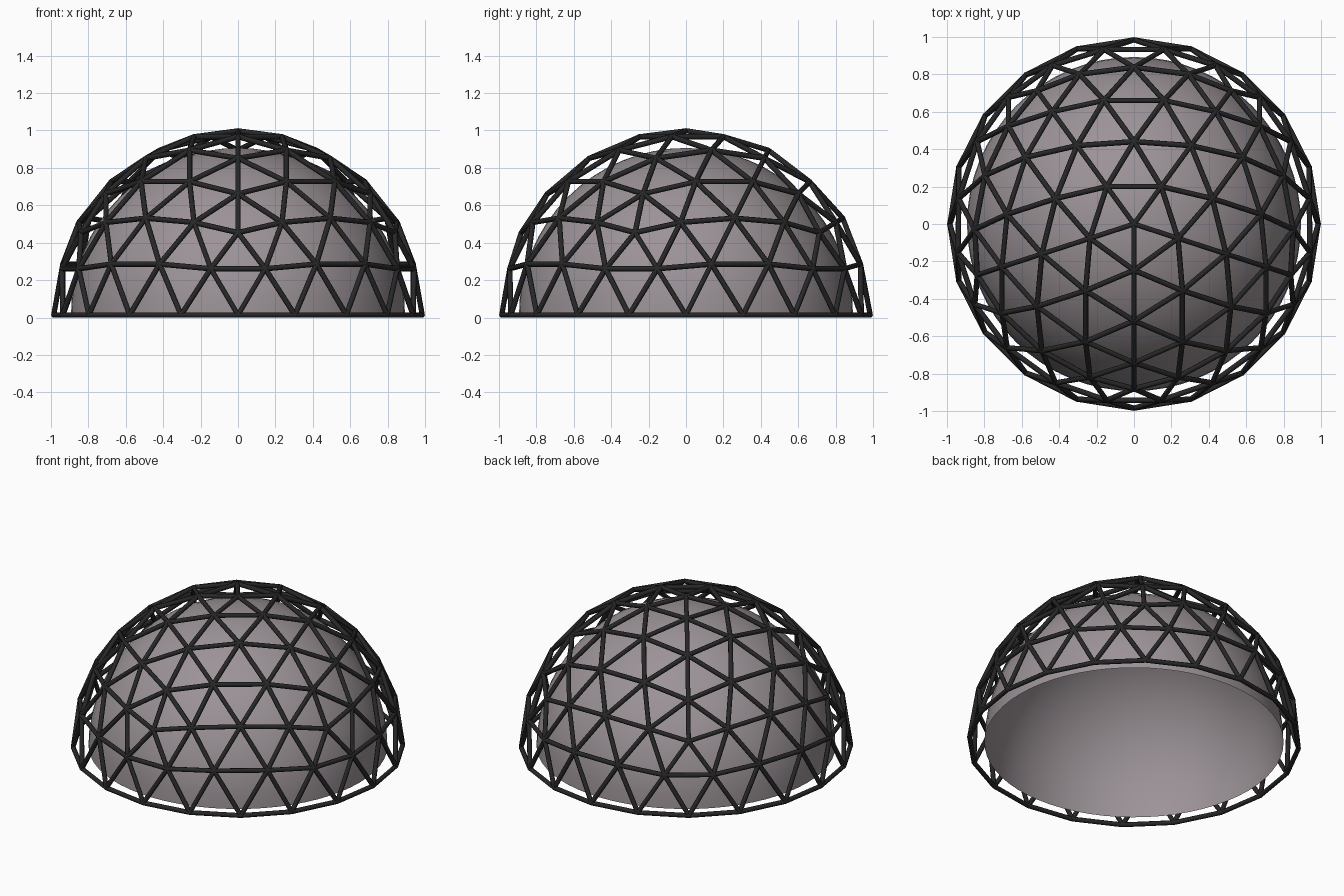
import bpy, bmesh
from math import sin, cos, pi, radians, atan
from mathutils import Vector, Matrix

if "Cube" in bpy.data.objects:
    bpy.data.objects.remove(bpy.data.objects["Cube"])

N = 4                # subdivisions per icosahedron edge
R = 0.985            # radius of the strut centre lines
STRUT = 0.0145       # strut radius
HUB = 0.018          # joint radius
BASE = 0.0135        # height of the equator plane


def material(name, col):
    m = bpy.data.materials.new(name)
    m.diffuse_color = (*col, 1)
    m.use_nodes = True
    m.node_tree.nodes["Principled BSDF"].inputs["Base Color"].default_value = m.diffuse_color
    return m


def finish(bm, name, mat, smooth=None):
    me = bpy.data.meshes.new(name)
    bm.to_mesh(me)
    bm.free()
    ob = bpy.data.objects.new(name, me)
    bpy.context.collection.objects.link(ob)
    me.materials.append(mat)
    if smooth:
        bpy.context.view_layer.objects.active = ob
        ob.select_set(True)
        bpy.ops.object.shade_smooth_by_angle(angle=radians(smooth))
        ob.select_set(False)
    return ob


# Icosahedron with a vertex at the top and one facing front
def ring(lat, start):
    return [Vector((cos(lat) * cos(start + k * 2 * pi / 5),
                    cos(lat) * sin(start + k * 2 * pi / 5), sin(lat))) for k in range(5)]


top = Vector((0, 0, 1))
upper = ring(atan(0.5), -pi / 2)
lower = ring(-atan(0.5), -pi / 2 + pi / 5)
tris = []
for k in range(5):
    n = (k + 1) % 5
    tris += [(top, upper[k], upper[n]), (upper[k], lower[k], upper[n]),
             (lower[k], lower[n], upper[n])]

# Geodesic nodes and edges of the upper half
nodes, edges = {}, set()


def node(a, b, c, i, j):
    p = ((a * (N - i - j) + b * i + c * j) / N).normalized()
    key = tuple(int(round(v * 1000)) for v in p)
    for q in nodes:
        if (nodes[q] - p).length < 0.01:
            return q
    nodes[key] = p
    return key


for a, b, c in tris:
    for i in range(N):
        for j in range(N - i):
            t = [node(a, b, c, i, j), node(a, b, c, i + 1, j), node(a, b, c, i, j + 1)]
            for u, v in ((0, 1), (1, 2), (2, 0)):
                if nodes[t[u]].z > -0.01 and nodes[t[v]].z > -0.01:
                    edges.add(tuple(sorted((t[u], t[v]))))

# Struts and joints of the frame
lift = Vector((0, 0, BASE))
black = material("frame_black", (0.02, 0.02, 0.02))
bm = bmesh.new()
for u, v in edges:
    p, q = nodes[u] * R + lift, nodes[v] * R + lift
    d = (q - p).normalized()
    out = (p + q - 2 * lift).normalized()
    m = Matrix((d.cross(out), out, d)).transposed().to_4x4()
    m.translation = (p + q) / 2
    bmesh.ops.create_cone(bm, segments=8, radius1=STRUT, radius2=STRUT, cap_ends=True,
                          depth=(q - p).length, matrix=m @ Matrix.Rotation(pi / 8, 4, 'Z'))
finish(bm, "frame_struts", black, 50)

bm = bmesh.new()
for p in nodes.values():
    if p.z > -0.01:
        bmesh.ops.create_icosphere(bm, subdivisions=2, radius=STRUT,
                                   matrix=Matrix.Translation(p * R + lift))
finish(bm, "frame_joints", black, 60)

# Open inner shell
bm = bmesh.new()
bmesh.ops.create_uvsphere(bm, u_segments=64, v_segments=32, radius=0.893)
bmesh.ops.delete(bm, geom=[v for v in bm.verts if v.co.z < -0.001], context='VERTS')
bmesh.ops.translate(bm, verts=bm.verts, vec=lift)
finish(bm, "inner_shell", material("shell_mauve", (0.33, 0.29, 0.31)), 60)
